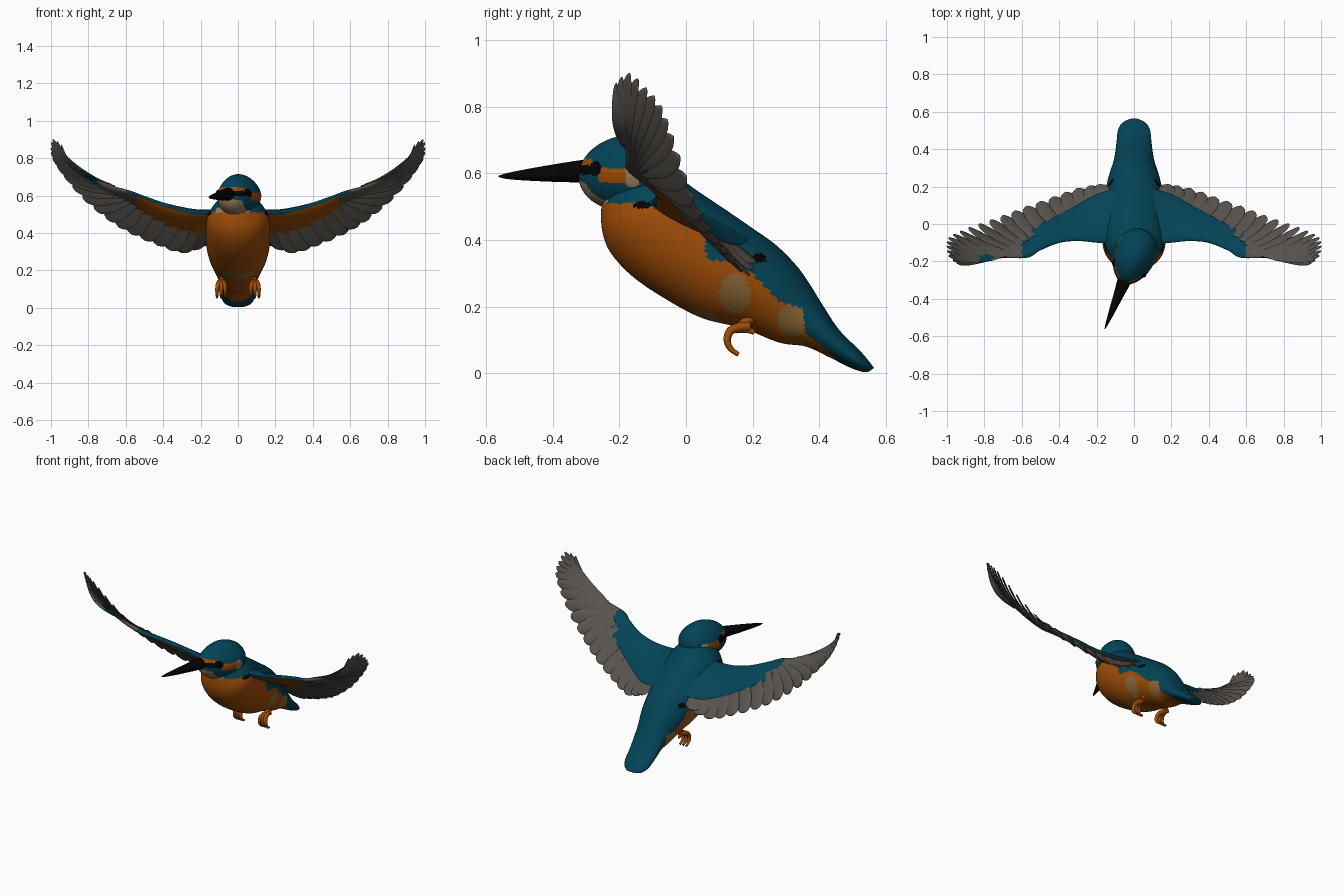
import bpy, bmesh, math
from mathutils import Vector, Matrix

cube = bpy.data.objects.get("Cube")
if cube:
    bpy.data.objects.remove(cube)


def material(name, rgb):
    m = bpy.data.materials.new(name)
    m.use_nodes = True
    m.diffuse_color = (*rgb, 1)
    m.node_tree.nodes["Principled BSDF"].inputs["Base Color"].default_value = (*rgb, 1)
    return m


COLOURS = [material("teal_blue", (.001, .057, .095)), material("rust_orange", (.34, .072, .002)),
           material("feather_grey", (.1, .088, .077)), material("tan", (.26, .13, .035)),
           material("pale_buff", (.3, .2, .11)), material("beak_black", (.001, .001, .001))]
BLUE, ORANGE, GREY, TAN, BUFF, BLACK = range(6)
made = []


def finish(name, bm, rule):
    """Turn a bmesh into an object and colour its faces by a rule on their centres."""
    bmesh.ops.recalc_face_normals(bm, faces=bm.faces)
    for f in bm.faces:
        f.material_index = rule(f.calc_center_median(), f)
    mesh = bpy.data.meshes.new(name)
    bm.to_mesh(mesh)
    bm.free()
    for m in COLOURS:
        mesh.materials.append(m)
    ob = bpy.data.objects.new(name, mesh)
    bpy.context.collection.objects.link(ob)
    made.append(ob)
    return ob


def loft(name, rings, rule):
    """Skin closed rings of points; rule also receives the side index on the ring."""
    bm = bmesh.new()
    side = bm.faces.layers.int.new("side")
    rows = [[bm.verts.new(p) for p in r] for r in rings]
    n = len(rows[0])
    for a, b in zip(rows, rows[1:]):
        for k in range(n):
            f = bm.faces.new((a[k], a[(k + 1) % n], b[(k + 1) % n], b[k]))
            f[side] = k
    bm.faces.new(rows[0])
    bm.faces.new(rows[-1])
    return finish(name, bm, lambda c, f: rule(c, f[side]))


def smooth(rows, steps):
    """Catmull-Rom interpolation through rows of numbers."""
    out = []
    for s in range(steps + 1):
        u = s / steps * (len(rows) - 1)
        i = min(int(u), len(rows) - 2)
        t = u - i
        p = [rows[max(0, min(len(rows) - 1, i + d))] for d in (-1, 0, 1, 2)]
        out.append([b + t / 2 * (c - a + t * (2*a - 5*b + 4*c - d + t * (3*b - a - 3*c + d)))
                    for a, b, c, d in zip(*p)])
    return out


def ramp(points, x):
    for (x0, v0), (x1, v1) in zip(points, points[1:]):
        if x <= x1:
            return v0 + (v1 - v0) * max(0, (x - x0) / (x1 - x0))
    return points[-1][1]


def spot(u, v, centre, size):
    return ((u - centre[0]) / size[0]) ** 2 + ((v - centre[1]) / size[1]) ** 2 < 1


# Body and tail: back point (y, z), belly point (y, z), half width
BODY = [(-.09, .64, -.25, .53, .08), (-.04, .605, -.255, .48, .125), (.01, .565, -.25, .42, .16),
        (.06, .53, -.225, .36, .17), (.12, .49, -.16, .29, .172), (.2, .435, -.06, .222, .168),
        (.27, .385, .05, .165, .155), (.33, .325, .17, .135, .135), (.37, .27, .28, .092, .112),
        (.41, .205, .36, .08, .1), (.46, .13, .43, .048, .093), (.52, .07, .49, .018, .085),
        (.55, .035, .53, .004, .062), (.564, .016, .55, .005, .03)]
FLANK = [(-.25, .56), (-.1, .5), (.055, .42), (.06, .34), (.14, .335), (.2, .3), (.28, .215),
         (.35, .195), (.36, .12), (.46, .035), (.48, -.1)]


def body_rule(c, k):
    # Small dark marks behind and under each wing
    if spot(c.y, c.z, (.22, .345), (.022, .013)) or spot(c.y, c.z, (-.13, .505), (.03, .01)):
        return BLACK
    if c.z > ramp(FLANK, c.y):
        return BLUE
    # Collar
    if c.z > .51 and c.y < -.12:
        return BUFF if abs(c.x + .03) < .09 else BLUE
    # Thigh, vent and belly patches
    if spot(c.y, c.z, (.148, .24), (.045, .06)) or spot(c.y, c.z, (.32, .16), (.045, .05)):
        return TAN
    if c.z < .23 and spot(c.x, c.y, (0, .06), (.085, .055)):
        return TAN
    return ORANGE


rings = []
for ty, tz, by, bz, w in smooth(BODY, 150):
    top, low = Vector((0, ty, tz)), Vector((0, by, bz))
    ring = []
    for k in range(88):
        a = math.tau * k / 88
        ring.append((top + low) / 2 + (top - low) / 2 * math.cos(a) + Vector((w * math.sin(a), 0, 0)))
    rings.append(ring)
loft("body_and_tail", rings, body_rule)


# Head, turned to its right, with a banded face
def head_rule(c, f):
    a, h = -c.y, c.z
    if abs(c.x) > .02 and spot(a, h, (.07, .012), (.024, .022)):
        return BLACK
    if a > .07 and abs(h - .008) < .014:
        return BLACK
    if a > .085 and 0 < h < .042:
        return ORANGE
    if -.035 < a < .055 and -.03 < h < .014:
        return ORANGE
    if spot(a, h, (-.055, -.012), (.028, .032)):
        return BUFF
    if a > -.05 and h < -.065 + .3 * max(a, 0) and abs(c.x) < .07:
        return BUFF
    return BLUE


TURN = Matrix.Rotation(math.radians(-22), 4, "Z")
HEAD = Matrix.Translation((0, -.175, .602)) @ TURN
bm = bmesh.new()
bmesh.ops.create_uvsphere(bm, u_segments=110, v_segments=80, radius=1)
for v in bm.verts:
    x, y, z = v.co
    v.co = (x * (.112 + .02 * min(0, -z) + .015 * y), y * .154, z * .113 - .01 * max(0, -y))
finish("head", bm, head_rule).matrix_world = HEAD

# Beak: distance ahead, half width, half height, centre height
BEAK = [(.1, .04, .034, .006), (.14, .037, .034, .005), (.22, .027, .028, 0),
        (.32, .016, .018, -.006), (.39, .007, .009, -.01), (.418, .001, .002, -.011)]
rings = [[Vector((w * math.sin(k * math.tau / 20), -d, z + h * math.cos(k * math.tau / 20)))
          for k in range(20)] for d, w, h, z in smooth(BEAK, 24)]
loft("beak", rings, lambda c, k: BLACK).matrix_world = HEAD

# Eyes
for s in (1, -1):
    bm = bmesh.new()
    bmesh.ops.create_uvsphere(bm, u_segments=16, v_segments=12, radius=.017)
    ob = finish("eye_left" if s > 0 else "eye_right", bm, lambda c, f: BLACK)
    ob.matrix_world = HEAD @ Matrix.Translation((s * .081, -.07, .013))

# Wing arm: leading edge point and rear edge point along the span
ARM = [(.05, -.11, .52, .06, .2, .41), (.2, -.1, .52, .2, .16, .385), (.3, -.09, .535, .31, .1, .405),
       (.4, -.1, .56, .42, .04, .455), (.5, -.14, .595, .53, -.02, .515), (.57, -.18, .62, .6, -.07, .57),
       (.7, -.18, .66, .7, -.11, .61), (.82, -.185, .72, .83, -.15, .7)]
# Flight feathers: base point and tip point from the innermost outward
FEATHERS = [(.16, .08, .44, .19, .21, .33), (.24, .06, .447, .3, .19, .295),
            (.34, .02, .472, .43, .145, .335), (.475, -.04, .53, .57, .095, .395),
            (.56, -.085, .577, .7, .045, .475), (.61, -.12, .6, .83, 0, .59),
            (.66, -.15, .63, .93, -.04, .71), (.7, -.16, .65, .99, -.075, .8),
            (.73, -.17, .665, 1, -.12, .855), (.75, -.175, .675, .99, -.17, .9),
            (.77, -.18, .685, .945, -.21, .87)]


def mirrored(rings, s):
    return [[Vector((p.x * s, p.y, p.z)) for p in r] for r in rings]


def blue_patch(c):
    """One stray blue patch on the leading edge of the right hand."""
    return -.83 < c.x < -.75 and c.y < -.165


def feather_rings(base, tip, across, outer):
    """Thin cambered blade; outer ones are narrower, more pointed and bend up."""
    along = (tip - base).normalized()
    across = (across - along * across.dot(along)).normalized()
    up = across.cross(along).normalized()
    up = up if up.z > 0 else -up
    across = (across + up * .16).normalized()
    out = []
    for i in range(15):
        t = math.sin(math.pi / 2 * i / 14)
        w = (.052 - .029 * outer) * (.75 + .25 * min(1, t * 2))
        w *= math.sqrt(max(.003, 1 - t ** (8 - 5.8 * outer)))
        mid = base.lerp(tip, t) - up * (.002 + .036 * outer) * math.sin(math.pi * t)
        out.append([mid + across * w * math.cos(a) + up * (.0045 * math.sin(a) - .1 * w * math.cos(a) ** 2)
                    for a in (math.tau * k / 10 for k in range(10))])
    return out


for s, label in ((1, "left"), (-1, "right")):
    stations = smooth(ARM, 80)
    rings = []
    for i, r in enumerate(stations):
        lead, rear = Vector(r[:3]), Vector(r[3:])
        before, after = stations[max(0, i - 1)], stations[min(80, i + 1)]
        span = Vector(after[:3]) - Vector(before[:3])
        up = span.cross(rear - lead).normalized()
        thick = .026 - .018 * i / 80
        rings.append([lead.lerp(rear, .5 - .5 * math.cos(a)) + up * thick * math.sin(a)
                      * (1 + .4 * math.cos(a)) for a in (math.tau * k / 24 for k in range(24))])

    # Blue above, orange lining below, grey hand
    def arm_rule(c, k):
        x = abs(c.x)
        if blue_patch(c):
            return BLUE
        if k < 12 or k > 21:
            return BLUE if x < .6 else GREY
        return ORANGE if x < .54 else GREY
    loft("wing_arm_" + label, mirrored(rings, s), arm_rule)

    # Flight feathers
    count = 20
    rows = smooth(FEATHERS, count)
    for i, r in enumerate(rows):
        across = Vector(rows[min(count, i + 1)][3:]) - Vector(rows[max(0, i - 1)][3:])
        outer = max(0, i / count - .4) / .6
        blade = feather_rings(Vector(r[:3]), Vector(r[3:]), across, outer)
        loft(f"flight_feather_{label}_{i + 1}", mirrored(blade, s),
             lambda c, k: BLUE if blue_patch(c) else GREY)

    # Legs and curled toes
    paths = {"leg": [(.08, .2, .17), (.088, .17, .145), (.09, .14, .13)]}
    for j, dx in enumerate((-.022, 0, .022)):
        paths[f"toe_{j + 1}"] = [(.09, .19, .14), (.09 + dx * .6, .14, .14), (.09 + dx, .12, .105),
                                 (.09 + dx, .132, .07), (.09 + dx, .158, .056)]
    paths["rear_toe"] = [(.09, .15, .135), (.09, .19, .135), (.092, .205, .12)]
    for part, pts in paths.items():
        cu = bpy.data.curves.new(part, "CURVE")
        cu.dimensions = "3D"
        cu.bevel_depth = .02 if part == "leg" else .016
        cu.bevel_resolution = 3
        cu.use_fill_caps = True
        sp = cu.splines.new("NURBS")
        sp.points.add(len(pts) - 1)
        for j, (x, y, z) in enumerate(pts):
            sp.points[j].co = (x * s, y, z, 1)
            sp.points[j].radius = 1 - .6 * j / (len(pts) - 1)
        sp.use_endpoint_u = True
        sp.order_u = 3
        cu.materials.append(COLOURS[ORANGE])
        bpy.context.collection.objects.link(bpy.data.objects.new(f"{part}_{label}", cu))

# Smooth shading with sharp edges kept
bpy.ops.object.select_all(action="DESELECT")
for ob in made:
    ob.select_set(True)
bpy.context.view_layer.objects.active = made[0]
bpy.ops.object.shade_smooth_by_angle(angle=math.radians(50))
